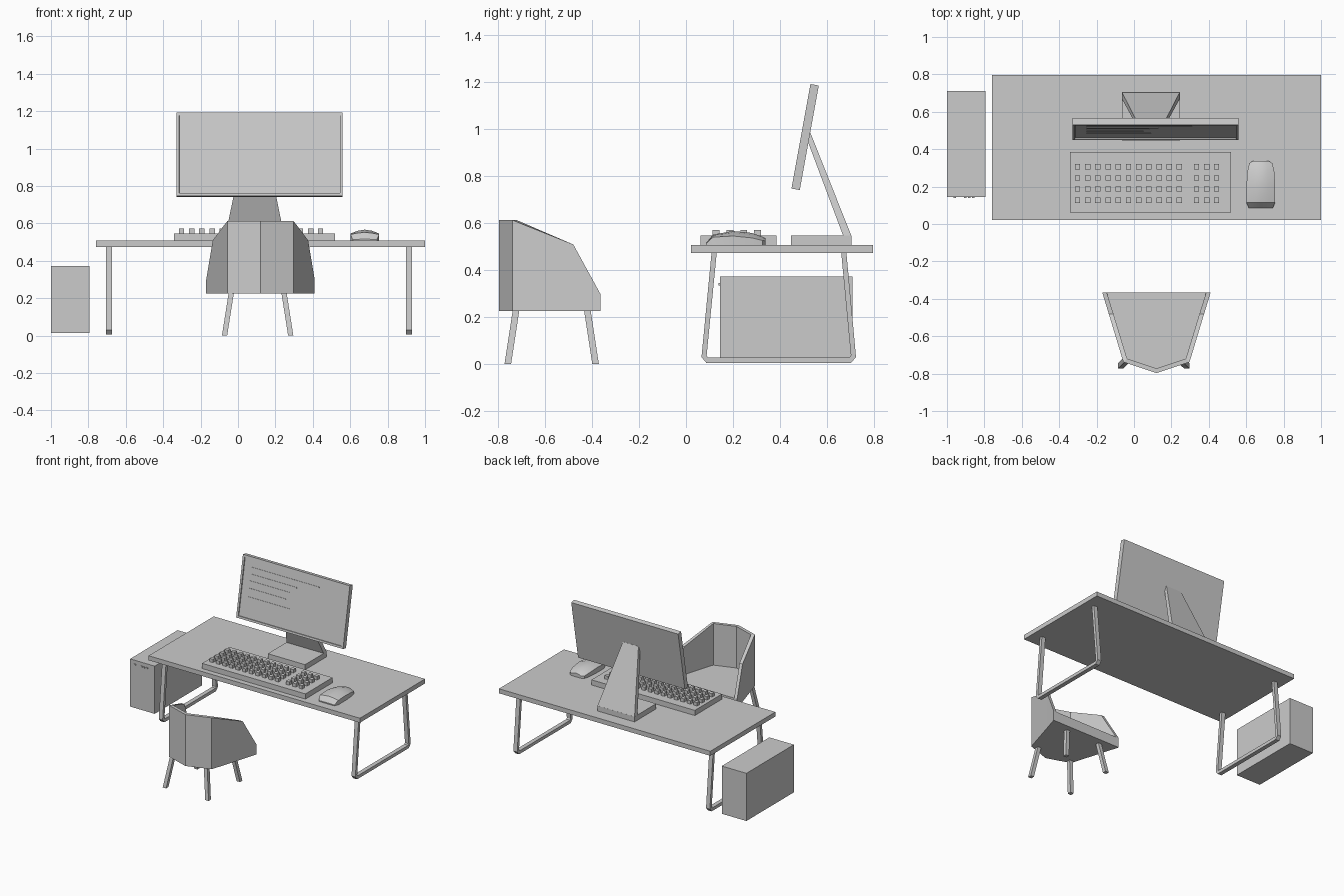
import bpy, bmesh
from mathutils import Vector

if "Cube" in bpy.data.objects:
    bpy.data.objects.remove(bpy.data.objects["Cube"])


def finish(name, bm):
    bmesh.ops.recalc_face_normals(bm, faces=bm.faces)
    me = bpy.data.meshes.new(name)
    bm.to_mesh(me)
    bm.free()
    ob = bpy.data.objects.new(name, me)
    bpy.context.collection.objects.link(ob)
    return ob


def add_loft(bm, rings):
    """Skin a list of equal-length closed rings and cap both ends."""
    vs = [[bm.verts.new(p) for p in r] for r in rings]
    n = len(vs[0])
    for a, b in zip(vs, vs[1:]):
        for i in range(n):
            j = (i + 1) % n
            bm.faces.new((a[i], a[j], b[j], b[i]))
    bm.faces.new(vs[0])
    bm.faces.new(vs[-1])


def add_box(bm, x0, x1, y0, y1, z0, z1):
    add_loft(bm, [[(x0, y0, z), (x1, y0, z), (x1, y1, z), (x0, y1, z)] for z in (z0, z1)])


def loft(name, rings):
    bm = bmesh.new()
    add_loft(bm, rings)
    return finish(name, bm)


def box(name, *dims):
    bm = bmesh.new()
    add_box(bm, *dims)
    return finish(name, bm)


def side_profile(x0, x1, pts):
    """Rings of a (y, z) profile swept along x."""
    return [[(x, y, z) for y, z in pts] for x in (x0, x1)]


# Desk top and the two looped leg frames
box("desk_top", -0.76, 1.0, 0.022, 0.797, 0.474, 0.508)
outer = [(0.109, 0.476), (0.066, 0.03), (0.087, 0.005), (0.702, 0.005), (0.724, 0.03), (0.683, 0.476)]
inner = [(0.131, 0.476), (0.088, 0.038), (0.093, 0.029), (0.696, 0.029), (0.702, 0.038), (0.661, 0.476)]
for side, x in (("left", -0.69), ("right", 0.915)):
    loft(f"desk_leg_frame_{side}", [
        [(x - 0.016, *o), (x + 0.016, *o), (x + 0.016, *i), (x - 0.016, *i)]
        for o, i in zip(outer, inner)])

# Computer tower with front buttons
box("computer_tower", -1.0, -0.795, 0.145, 0.71, 0.014, 0.373)
bm = bmesh.new()
for x in (-0.965, -0.91, -0.888, -0.866):
    add_box(bm, x, x + 0.014, 0.139, 0.147, 0.336, 0.346)
finish("tower_buttons", bm)

# Monitor: tilted panel with a recessed screen
lo, hi = Vector((0.449, 0.748)), Vector((0.53, 1.193))
up = (hi - lo).normalized()
back = Vector((up.y, -up.x))
bm = bmesh.new()
panel = [lo, lo + back * 0.036, hi + back * 0.036, hi]
add_loft(bm, side_profile(-0.33, 0.56, panel))
bmesh.ops.recalc_face_normals(bm, faces=bm.faces)
front = [f for f in bm.faces if f.normal.y < -0.9]
bmesh.ops.inset_region(bm, faces=front, thickness=0.022, depth=0)
bmesh.ops.inset_region(bm, faces=front, thickness=0.0005, depth=-0.008)
finish("monitor", bm)

# Rows of thin raised lines on the screen
bm = bmesh.new()
for f, x1 in ((0.14, 0.31), (0.26, 0.13), (0.38, 0.08), (0.51, 0.05), (0.66, 0.09)):
    p = lo.lerp(hi, 0.95 - 0.9 * f)
    a, b = p + back * 0.009, p + back * 0.005
    add_loft(bm, side_profile(-0.255, x1, [a, b, b + up * 0.006, a + up * 0.006]))
finish("screen_lines", bm)

# Monitor stand: flat base and tapered leaning neck
box("stand_base", -0.065, 0.245, 0.447, 0.705, 0.508, 0.547)
cx = 0.09
loft("stand_neck", [
    [(cx - w, y0, z), (cx + w, y0, z), (cx + w, y1, z), (cx - w, y1, z)]
    for w, y0, y1, z in ((0.155, 0.67, 0.705, 0.545), (0.065, 0.505, 0.53, 0.985))])

# Keyboard: slab, main key block and number pad
box("keyboard_base", -0.343, 0.518, 0.062, 0.385, 0.508, 0.547)
columns = [-0.302 + 0.0545 * i for i in range(11)] + [0.334, 0.388, 0.441]
bm = bmesh.new()
for x in columns:
    for r in range(4):
        y = 0.128 + 0.059 * r
        add_box(bm, x - 0.0145, x + 0.0145, y - 0.0145, y + 0.0145, 0.545, 0.572)
finish("keyboard_keys", bm)

# Mouse: arched sections (y, half width, side height, crown height)
sections = [(0.085, 0.064, 0.514, 0.516), (0.115, 0.077, 0.541, 0.552), (0.2, 0.077, 0.546, 0.567),
            (0.28, 0.072, 0.538, 0.559), (0.325, 0.062, 0.527, 0.543), (0.338, 0.04, 0.525, 0.537)]
mx = 0.678
mouse = loft("mouse", [
    [(mx - w, y, 0.508), (mx - w, y, s), (mx - w * 0.5, y, s + (c - s) * 0.7), (mx, y, c),
     (mx + w * 0.5, y, s + (c - s) * 0.7), (mx + w, y, s), (mx + w, y, 0.508)]
    for y, w, s, c in sections])
bpy.context.view_layer.objects.active = mouse
mouse.select_set(True)
bpy.ops.object.shade_smooth_by_angle(angle=0.5)

# Chair shell: faceted wrap-around back, half outline mirrored about x = 0.12
# (outer x offset, outer y, inner x offset, inner y, top z)
half = [(0.29, -0.365, 0.266, -0.365, 0.3), (0.255, -0.48, 0.23, -0.48, 0.51),
        (0.177, -0.738, 0.157, -0.72, 0.613)]
wrap = [(-a, b, -c, d, z) for a, b, c, d, z in half] + [(0, -0.797, 0, -0.772, 0.613)] + half[::-1]
sx, z0 = 0.12, 0.226
loft("chair_shell", [
    [(sx + a, b, z0), (sx + a, b, z), (sx + c, d, z), (sx + c, d, z0)] for a, b, c, d, z in wrap])

# Chair seat fills the shell
loft("chair_seat", [[(sx + c, d, z) for a, b, c, d, _ in wrap] for z in (z0, 0.3)])

# Four splayed chair legs
for i, (dx, dy) in enumerate(((-1, -1), (1, -1), (1, 1), (-1, 1))):
    rings = []
    for rx, ry, z in ((0.177, 0.187, 0.0), (0.14, 0.151, 0.235)):
        x, y, r = 0.105 + dx * rx, -0.572 + dy * ry, 0.014
        rings.append([(x - r, y - r, z), (x + r, y - r, z), (x + r, y + r, z), (x - r, y + r, z)])
    loft(f"chair_leg_{i + 1}", rings)
